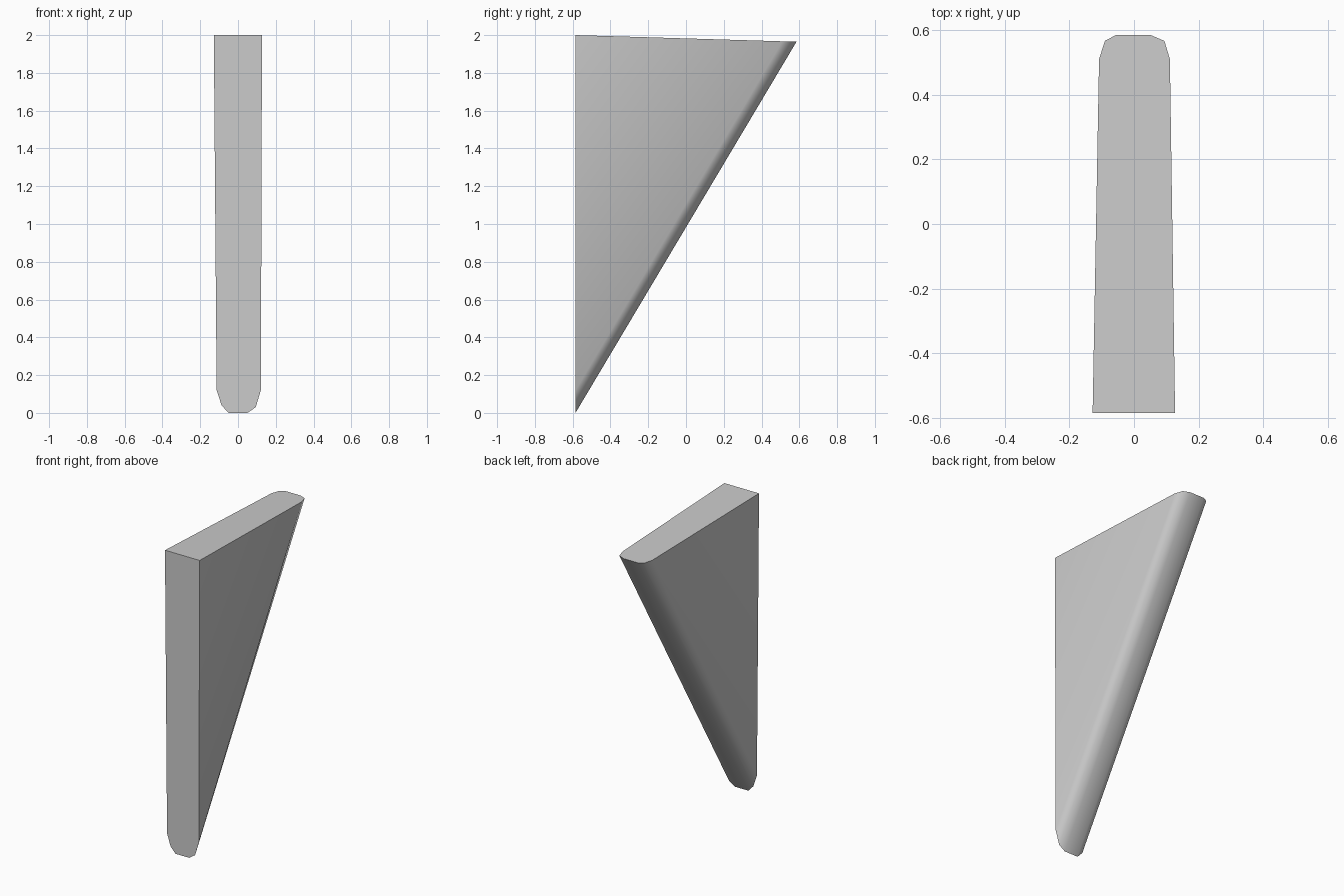
import bpy
import bmesh
import math

cube = bpy.data.objects.get("Cube")
if cube:
    bpy.data.objects.remove(cube, do_unlink=True)

# Plain grey material
grey = bpy.data.materials.new("plain_grey")
grey.use_nodes = True
colour = (0.6, 0.6, 0.6, 1)
grey.diffuse_color = colour
grey.node_tree.nodes["Principled BSDF"].inputs["Base Color"].default_value = colour

FRONT, TOP = -0.585, 2.0


def top_height(y):
    """The top slopes gently down towards the back."""
    return TOP - 0.03 * (y - FRONT)


# Rounded ends of the sloping back edge, from right to left
front_arc = [(-0.113, 0.12), (-0.087, 0.04), (-0.05, 0),
             (0.05, 0), (0.094, 0.03), (0.121, 0.12)]
top_arc = [(-0.108, 0.51), (-0.09, 0.566), (-0.055, 0.585),
           (0.05, 0.585), (0.094, 0.566), (0.111, 0.51)]

bm = bmesh.new()
right = bm.verts.new((-0.128, FRONT, TOP))
left = bm.verts.new((0.127, FRONT, TOP))
low = [bm.verts.new((x, FRONT, z)) for x, z in front_arc]
high = [bm.verts.new((x, y, top_height(y))) for x, y in top_arc]

# Front, top and triangular sides
bm.faces.new([right] + low + [left])
bm.faces.new([right, left] + high[::-1])
bm.faces.new([right, high[0], low[0]])
bm.faces.new([left, low[-1], high[-1]])

# Rounded sloping back
for i in range(len(low) - 1):
    bm.faces.new([low[i], high[i], high[i + 1], low[i + 1]])
bmesh.ops.recalc_face_normals(bm, faces=bm.faces)

mesh = bpy.data.meshes.new("wedge_bracket")
bm.to_mesh(mesh)
bm.free()
mesh.materials.append(grey)
wedge = bpy.data.objects.new("wedge_bracket", mesh)
bpy.context.collection.objects.link(wedge)

# Smooth the rounded back, keep the end outlines sharp
bpy.ops.object.select_all(action="DESELECT")
wedge.select_set(True)
bpy.context.view_layer.objects.active = wedge
bpy.ops.object.shade_smooth_by_angle(angle=math.radians(50))
